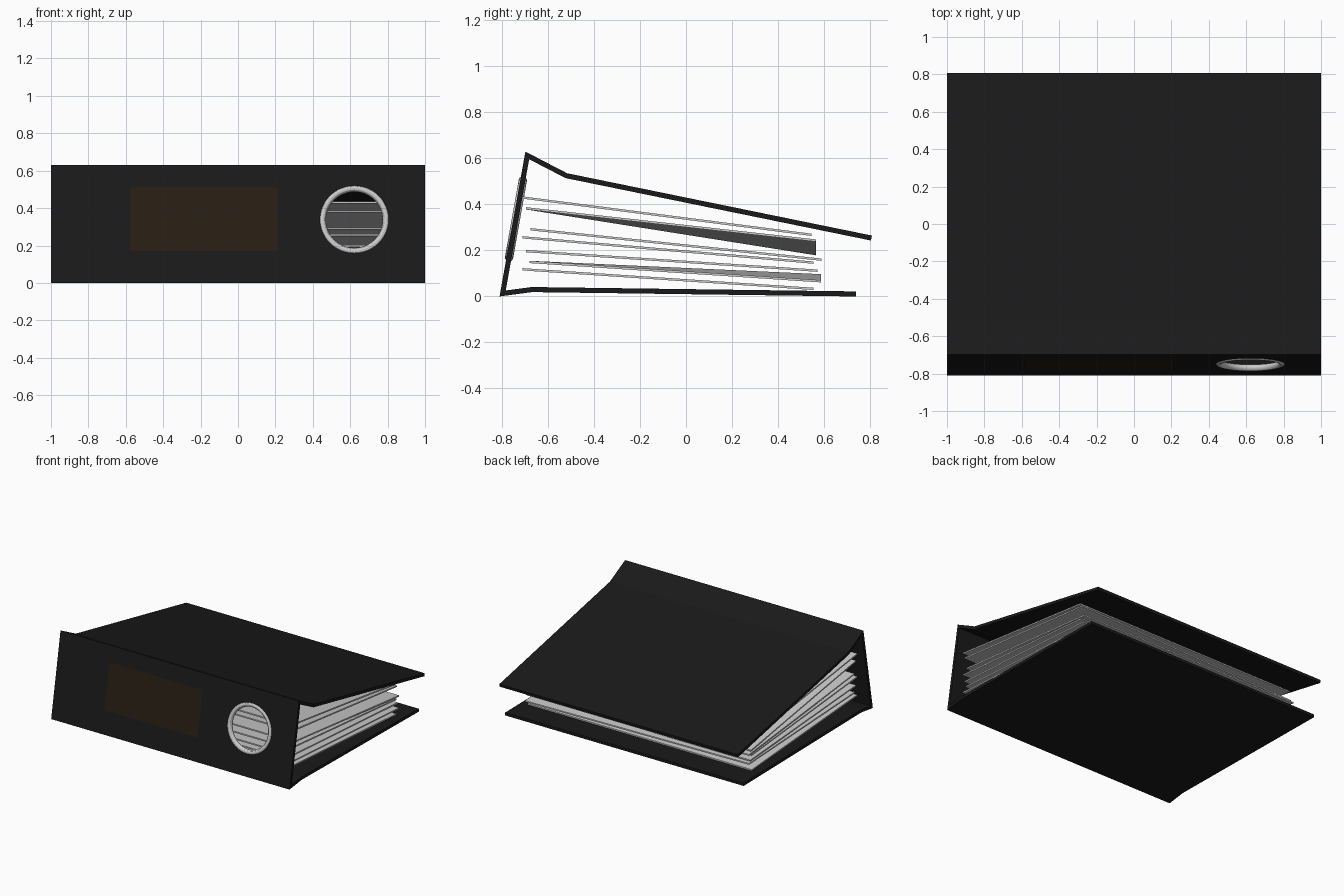
import bpy, bmesh, math
from mathutils import Vector

if "Cube" in bpy.data.objects:
    bpy.data.objects.remove(bpy.data.objects["Cube"])


def material(name, rgb):
    m = bpy.data.materials.new(name)
    m.diffuse_color = (*rgb, 1)
    m.use_nodes = True
    m.node_tree.nodes["Principled BSDF"].inputs["Base Color"].default_value = m.diffuse_color
    return m


def mesh_object(name, verts, faces, mat=None):
    me = bpy.data.meshes.new(name)
    me.from_pydata(verts, [], faces)
    bm = bmesh.new()
    bm.from_mesh(me)
    bmesh.ops.recalc_face_normals(bm, faces=bm.faces)
    bm.to_mesh(me)
    bm.free()
    ob = bpy.data.objects.new(name, me)
    bpy.context.collection.objects.link(ob)
    if mat:
        me.materials.append(mat)
    return ob


def offset_line(pts, d):
    """Offset an open (y, z) polyline sideways with mitred corners."""
    pts = [Vector(p) for p in pts]
    dirs = [(b - a).normalized() for a, b in zip(pts, pts[1:])]
    norms = [Vector((-t.y, t.x)) for t in dirs]
    out = []
    for i, p in enumerate(pts):
        a, b = norms[max(i - 1, 0)], norms[min(i, len(norms) - 1)]
        m = (a + b).normalized()
        out.append(p + m * (d / m.dot(a)))
    return out


black = material("black_board", (0.01, 0.01, 0.01))
brown = material("brown_label", (0.021, 0.013, 0.007))

# Folded cover: bottom board, spine, top flap and top board in one ribbon
BOTTOM, TOP = Vector((-0.797, 0.013)), Vector((-0.69, 0.613))
path = [(0.738, 0.011), (-0.67, 0.03), BOTTOM, TOP, (-0.52, 0.525), (0.806, 0.254)]
left, right = offset_line(path, 0.011), offset_line(path, -0.011)
n = len(path)
verts = [(x, p.x, p.y) for x in (-1, 1) for line in (left, right) for p in line]
faces = []
for i in range(n - 1):
    for a, b in ((0, n), (n, 3 * n), (3 * n, 2 * n), (2 * n, 0)):
        faces.append((a + i, a + i + 1, b + i + 1, b + i))
for e in (0, n - 1):
    faces.append((e, n + e, 3 * n + e, 2 * n + e))
cover = mesh_object("binder_cover", verts, faces, black)

# Spine frame of reference
up = (TOP - BOTTOM).normalized()
tilt = math.atan2(up.x, up.y)
hole = (0.622, BOTTOM.x + up.x / up.y * (0.337 - BOTTOM.y), 0.337)
rot = (math.pi / 2 - tilt, 0, 0)

# Finger hole through the spine
bpy.ops.mesh.primitive_cylinder_add(vertices=48, radius=0.17, depth=0.1,
                                    location=hole, rotation=rot)
cutter = bpy.context.object
cutter.name = "finger_hole_cutter"
cutter.hide_render = True
cutter.hide_viewport = True
cut = cover.modifiers.new("finger_hole", 'BOOLEAN')
cut.operation = 'DIFFERENCE'
cut.object = cutter

# Metal grip ring
bpy.ops.mesh.primitive_torus_add(major_radius=0.17, minor_radius=0.018,
                                 major_segments=48, minor_segments=12,
                                 location=hole, rotation=rot)
bpy.context.object.name = "finger_ring"
bpy.ops.object.shade_smooth_by_angle()


# Spine label, just in front of the spine face
def on_spine(x, z):
    y = BOTTOM.x + up.x / up.y * (z - BOTTOM.y)
    return (x, y - 0.0125, z)


mesh_object("spine_label",
            [on_spine(-0.575, 0.17), on_spine(0.21, 0.17),
             on_spine(0.21, 0.51), on_spine(-0.575, 0.51)], [(0, 1, 2, 3)], brown)

# Loose dividers: front y, front z, back y, back z on the left, back z on the right
sheets = [
    (-0.71, 0.430, 0.545, 0.268, 0.268),
    (-0.695, 0.383, 0.565, 0.184, 0.243),
    (-0.675, 0.292, 0.588, 0.160, 0.160),
    (-0.71, 0.257, 0.555, 0.147, 0.147),
    (-0.695, 0.197, 0.572, 0.112, 0.112),
    (-0.68, 0.150, 0.587, 0.092, 0.066),
    (-0.71, 0.118, 0.555, 0.033, 0.033),
]
W, T = 0.94, 0.005
for k, (y0, z0, y1, zl, zr) in enumerate(sheets, 1):
    corners = [(-W, y0, z0), (W, y0, z0), (W, y1, zr), (-W, y1, zl)]
    v = [(x, y, z + s) for s in (-T, T) for x, y, z in corners]
    f = [(0, 1, 2, 3), (4, 5, 6, 7)]
    f += [(i, (i + 1) % 4, (i + 1) % 4 + 4, i + 4) for i in range(4)]
    mesh_object(f"divider_sheet_{k}", v, f)
